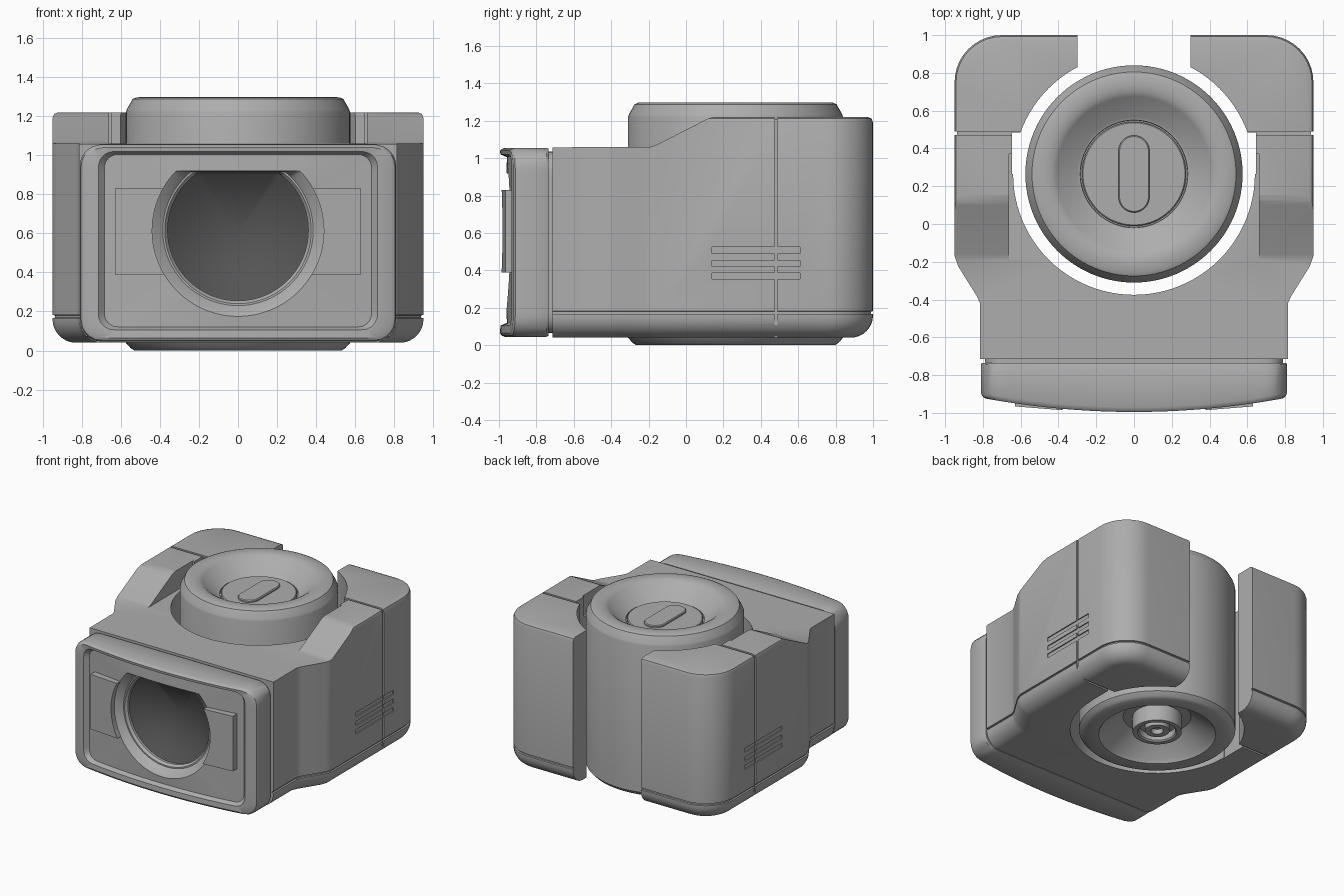
import bpy, bmesh, math
from mathutils import Vector

if "Cube" in bpy.data.objects:
    bpy.data.objects.remove(bpy.data.objects["Cube"])

def material(name, v):
    m = bpy.data.materials.new(name)
    m.diffuse_color = (v, v, v, 1)
    m.use_nodes = True
    m.node_tree.nodes["Principled BSDF"].inputs["Base Color"].default_value = m.diffuse_color
    return m

GREY = material("casing grey", 0.42)
DARK = material("dark glass", 0.09)

def make(name, bm, smooth=True):
    bmesh.ops.recalc_face_normals(bm, faces=bm.faces)
    me = bpy.data.meshes.new(name)
    bm.to_mesh(me)
    bm.free()
    ob = bpy.data.objects.new(name, me)
    bpy.context.collection.objects.link(ob)
    me.materials.append(GREY)
    if smooth:
        smooth_edges(ob)
    return ob

def smooth_edges(ob):
    bpy.ops.object.select_all(action='DESELECT')
    ob.select_set(True)
    bpy.context.view_layer.objects.active = ob
    bpy.ops.object.shade_smooth_by_angle(angle=math.radians(32))

def loft(name, rings, smooth=True):
    """Skin a stack of closed rings and cap both ends."""
    bm = bmesh.new()
    vs = [[bm.verts.new(p) for p in r] for r in rings]
    n = len(vs[0])
    for a, b in zip(vs, vs[1:]):
        for i in range(n):
            j = (i + 1) % n
            bm.faces.new((a[i], a[j], b[j], b[i]))
    bm.faces.new(vs[0])
    bm.faces.new(vs[-1])
    return make(name, bm, smooth)

def box(name, x0, x1, y0, y1, z0, z1):
    ring = [(x0, y0), (x1, y0), (x1, y1), (x0, y1)]
    return loft(name, [[(x, y, z) for x, y in ring] for z in (z0, z1)], False)

def lathe(name, profile, cy, n=96):
    rings = [[(r * math.cos(2 * math.pi * i / n), cy + r * math.sin(2 * math.pi * i / n), z)
              for i in range(n)] for r, z in profile]
    return loft(name, rings)

CY = 0.265  # drum axis

# --- casing outline (counter-clockwise), inset per height ---
right = [(0.815, -0.715), (0.815, -0.42), (0.83, -0.385), (0.93, -0.225), (0.95, -0.17)]
right += [(0.70 + 0.25 * math.cos(a), 0.75 + 0.25 * math.sin(a))
          for a in [math.radians(9 * k) for k in range(11)]]
outline = right + [(-x, y) for x, y in reversed(right)]

def inset(d, z):
    out, n = [], len(outline)
    for i in range(n):
        p, a, b = (Vector(outline[k % n]) for k in (i, i - 1, i + 1))
        e1, e2 = (p - a).normalized(), (b - p).normalized()
        n1, n2 = Vector((-e1.y, e1.x)), Vector((-e2.y, e2.x))
        q = p + (n1 + n2) * (d / (1 + n1.dot(n2)))
        if p.y < -0.7:  # the front joint stays flat
            q = Vector((p.x - math.copysign(d, p.x), p.y))
        out.append((q.x, q.y, z))
    return out

layers = []
for k in range(9):  # rounded underside
    t = math.radians(90 * (8 - k) / 8)
    layers.append((0.12 * (1 - math.cos(t)), 0.04 + 0.12 * (1 - math.sin(t))))
layers += [(0, 0.166), (0.012, 0.168), (0.012, 0.18), (0, 0.182),  # seam
           (0, 1.19), (0.008, 1.212), (0.03, 1.22)]
casing = loft("casing", [inset(d, z) for d, z in layers], False)

# --- cutters ---
cutters = [
    lathe("cut_bay", [(0.64, -0.2), (0.64, 1.5)], CY),
    box("cut_rear_slot", -0.30, 0.30, 0.5, 1.2, -0.2, 1.5),
    box("cut_bay_sides", -0.645, 0.645, CY, 0.484, -0.21, 1.51),
    box("cut_deck", -0.662, 0.662, -0.9, 0.37, 1.06, 1.52)]
# sloping shoulders
slope = [(-0.95, 1.057), (-0.19, 1.06), (-0.16, 1.07), (0.10, 1.203), (0.125, 1.214),
         (0.16, 1.2215), (0.16, 1.6), (-0.95, 1.6)]
cutters.append(loft("cut_slope", [[(x, y, z) for y, z in slope] for x in (-1.2, 1.2)], False))
# side seams between front and rear casing, and vent slots
cutters.append(box("cut_top_seam", -1.1, 1.1, 0.472, 0.49, 1.207, 1.55))
cutters.append(box("cut_bottom_seam", -1.1, 1.1, 0.472, 0.49, -0.1, 0.052))
for s in (-1, 1):
    x0, x1 = sorted((s * 0.938, s * 1.1))
    cutters.append(box("cut_side_seam", x0, x1, 0.472, 0.49, 0.10, 1.25))
    for z in (0.37, 0.437, 0.507):
        x0, x1 = sorted((s * 0.941, s * 1.12))
        cutters.append(box("cut_vent", x0, x1, 0.14, 0.61, z - 0.017, z + 0.017))
for c in cutters:
    m = casing.modifiers.new(c.name, 'BOOLEAN')
    m.operation, m.solver, m.object = 'DIFFERENCE', 'EXACT', c
    c.hide_render = True
dg = bpy.context.evaluated_depsgraph_get()
cut_mesh = bpy.data.meshes.new_from_object(casing.evaluated_get(dg))
casing.modifiers.clear()
casing.data = cut_mesh
for c in cutters:
    bpy.data.objects.remove(c)
casing.data.materials.clear()
casing.data.materials.append(GREY)
for p in casing.data.polygons:
    p.material_index = 0
smooth_edges(casing)

# --- drum with dished top and hollow underside ---
lathe("drum", [(0.03, 0.07), (0.045, 0.07), (0.045, 0.03), (0.09, 0.03), (0.09, 0.08), (0.135, 0.08),
               (0.135, 0.03), (0.145, 0.02), (0.18, 0.02), (0.18, 0.15), (0.25, 0.15), (0.41, 0.03),
               (0.43, 0.0), (0.53, 0.0), (0.55, 0.012), (0.575, 0.04), (0.575, 1.22),
               (0.57, 1.235), (0.54, 1.288), (0.52, 1.297), (0.47, 1.298), (0.435, 1.294),
               (0.41, 1.28), (0.30, 1.182), (0.285, 1.178), (0.283, 1.16), (0.02, 1.16)], CY)
lathe("knob_disc", [(0.276, 1.15), (0.276, 1.182), (0.27, 1.188), (0.02, 1.188)], CY)
# raised grip bar on the knob
def stadium(r, z):
    pts = []
    for k in range(32):
        a = 2 * math.pi * (k + 0.5) / 32
        pts.append((r * math.cos(a), CY + r * math.sin(a) + math.copysign(0.122, math.sin(a)), z))
    return pts
loft("knob_grip", [stadium(0.082, 1.18), stadium(0.082, 1.198), stadium(0.076, 1.204)])

# --- front head: rings found by ray-casting rounded shapes ---
N = 192
def ring(shape, depth):
    pts = []
    for i in range(N):
        a = 2 * math.pi * i / N
        lo, hi = 0.0, 1.5
        for _ in range(30):
            m = (lo + hi) / 2
            if shape(m * math.cos(a), 0.58 + m * math.sin(a)) < 0:
                lo = m
            else:
                hi = m
        x, z = lo * math.cos(a), 0.58 + lo * math.sin(a)
        pts.append((x, depth(x), z))
    return pts

def rrect(hx, z0, z1, r):
    hz, cz = (z1 - z0) / 2, (z0 + z1) / 2
    def f(x, z):
        qx, qz = abs(x) - hx + r, abs(z - cz) - hz + r
        return math.hypot(max(qx, 0), max(qz, 0)) + min(max(qx, qz), 0) - r
    return f

def lens(r, top):
    return lambda x, z: max(math.hypot(x, z - 0.615) - r, z - top)

def bow(off):
    return lambda x: -0.995 + 0.115 * x * x + off

def flat(y):
    return lambda x: y

rings = [ring(rrect(0.79, 0.065, 1.035, 0.10), flat(-0.705)),
         ring(rrect(0.79, 0.065, 1.035, 0.10), flat(-0.735)),
         ring(rrect(0.805, 0.05, 1.05, 0.11), flat(-0.735)),
         ring(rrect(0.81, 0.045, 1.055, 0.11), flat(-0.745)),
         ring(rrect(0.81, 0.045, 1.055, 0.11), bow(0.025)),
         ring(rrect(0.803, 0.052, 1.048, 0.105), bow(0.008)),
         ring(rrect(0.785, 0.065, 1.04, 0.095), bow(0)),
         ring(rrect(0.715, 0.105, 1.02, 0.08), bow(0.003)),
         ring(rrect(0.685, 0.12, 1.005, 0.07), bow(0.038)),
         ring(lens(0.44, 0.92), bow(0.034)),
         ring(lens(0.425, 0.918), bow(0.045)),
         ring(lens(0.385, 0.915), flat(-0.90)),
         ring(lens(0.375, 0.912), flat(-0.90)),
         ring(lens(0.36, 0.91), flat(-0.88)),
         ring(lens(0.36, 0.91), flat(-0.86))]
glass_start = (len(rings) - 1) * N
base = rings[-1]
for k in range(1, 8):  # dished dark glass
    s = 1 - k / 7.2
    rings.append([(x * s, -0.86 + 0.12 * (1 - s * s), 0.6 + (z - 0.6) * s) for x, y, z in base])
head = loft("front_head", rings)
head.data.materials.append(DARK)
for p in head.data.polygons:
    if p.index >= glass_start and p.index != len(head.data.polygons) - 2:
        p.material_index = 1

# side pads beside the lens, inner edge following the lens ring
for s, side in ((1, "right"), (-1, "left")):
    prof = [(0.63, 0.39), (0.63, 0.83)]
    for k in range(9):
        z = 0.83 - 0.44 * k / 8
        prof.append((math.sqrt(0.44 ** 2 - (z - 0.615) ** 2), z))
    loft(side + "_pad", [[(s * x, -0.90, z) for x, z in prof],
                         [(s * x, -0.985 + 0.08 * (x - 0.39), z) for x, z in prof]], False)
